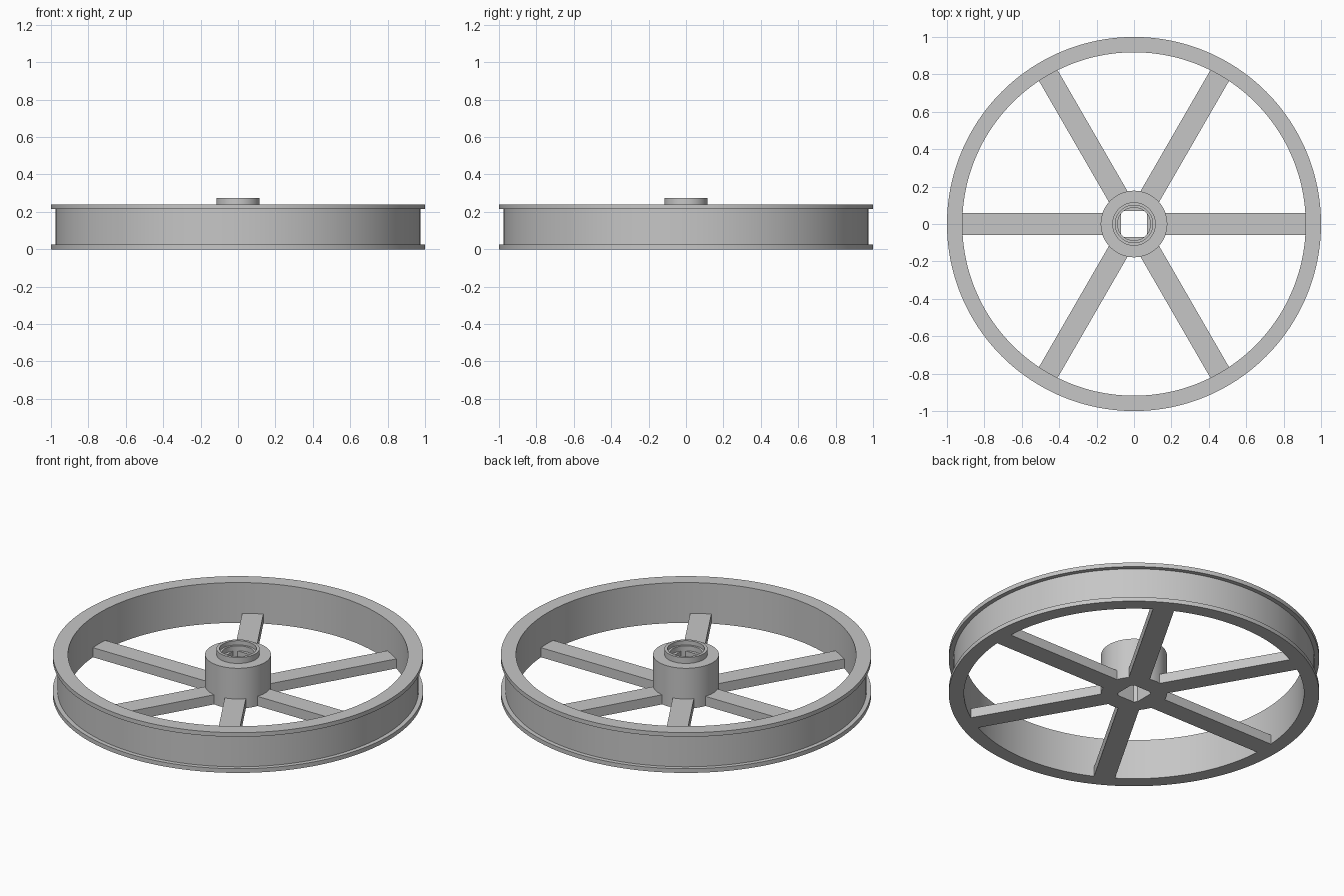
import bpy
import bmesh
from math import cos, sin, pi, radians

cube = bpy.data.objects.get("Cube")
if cube:
    bpy.data.objects.remove(cube, do_unlink=True)

grey = bpy.data.materials.new("light grey")
grey.use_nodes = True
grey.diffuse_color = (0.565, 0.565, 0.565, 1)
grey.node_tree.nodes["Principled BSDF"].inputs["Base Color"].default_value = grey.diffuse_color


def finish(name, bm):
    bmesh.ops.recalc_face_normals(bm, faces=bm.faces)
    mesh = bpy.data.meshes.new(name)
    bm.to_mesh(mesh)
    bm.free()
    mesh.materials.append(grey)
    obj = bpy.data.objects.new(name, mesh)
    bpy.context.collection.objects.link(obj)
    bpy.ops.object.select_all(action="DESELECT")
    bpy.context.view_layer.objects.active = obj
    obj.select_set(True)
    bpy.ops.object.shade_smooth_by_angle(angle=radians(30))
    return obj


def lathe(name, levels, steps, radius_at):
    """Closed ring: sweep the (radius, z) levels once around the z axis."""
    bm = bmesh.new()
    rings = []
    for r, z in levels:
        ring = []
        for i in range(steps):
            a = 2 * pi * i / steps
            d = radius_at(r, a)
            ring.append(bm.verts.new((d * cos(a), d * sin(a), z)))
        rings.append(ring)
    for k, low in enumerate(rings):
        high = rings[(k + 1) % len(rings)]
        for i in range(steps):
            j = (i + 1) % steps
            bm.faces.new((low[i], low[j], high[j], high[i]))
    return finish(name, bm)


# Rim: a channel between two thin flanges
RIM_IN, RIM_BODY, HEIGHT, FLANGE = 0.918, 0.975, 0.24, 0.025
lathe("rim", [(RIM_IN, 0), (1, 0), (1, FLANGE), (RIM_BODY, FLANGE),
              (RIM_BODY, HEIGHT - FLANGE), (1, HEIGHT - FLANGE),
              (1, HEIGHT), (RIM_IN, HEIGHT)], 192, lambda r, a: r)

# Hub: stepped barrel with a round counterbore above a square shaft hole
HUB, BOSS, BORE, SHOULDER, SQUARE = 0.178, 0.116, 0.1, 0.088, 0.07


def hub_radius(r, a):
    if r is None:
        return min(SHOULDER, SQUARE / max(abs(cos(a)), abs(sin(a))))
    return r


lathe("hub", [(None, 0), (HUB, 0), (HUB, HEIGHT), (BOSS, HEIGHT),
              (BOSS, 0.275), (BORE, 0.275), (BORE, 0.25),
              (SHOULDER, 0.25), (SHOULDER, 0.22), (None, 0.22)], 96, hub_radius)

# Spokes: six flat bars lying flush with the underside
SPOKE_W, SPOKE_H, START, END = 0.115, 0.057, 0.15, 0.93
for n in range(6):
    bm = bmesh.new()
    bmesh.ops.create_cube(bm, size=1)
    for v in bm.verts:
        v.co.x = START if v.co.x < 0 else END
        v.co.y *= SPOKE_W
        v.co.z = (v.co.z + 0.5) * SPOKE_H
    spoke = finish(f"spoke_{n + 1}", bm)
    spoke.rotation_euler.z = n * pi / 3
